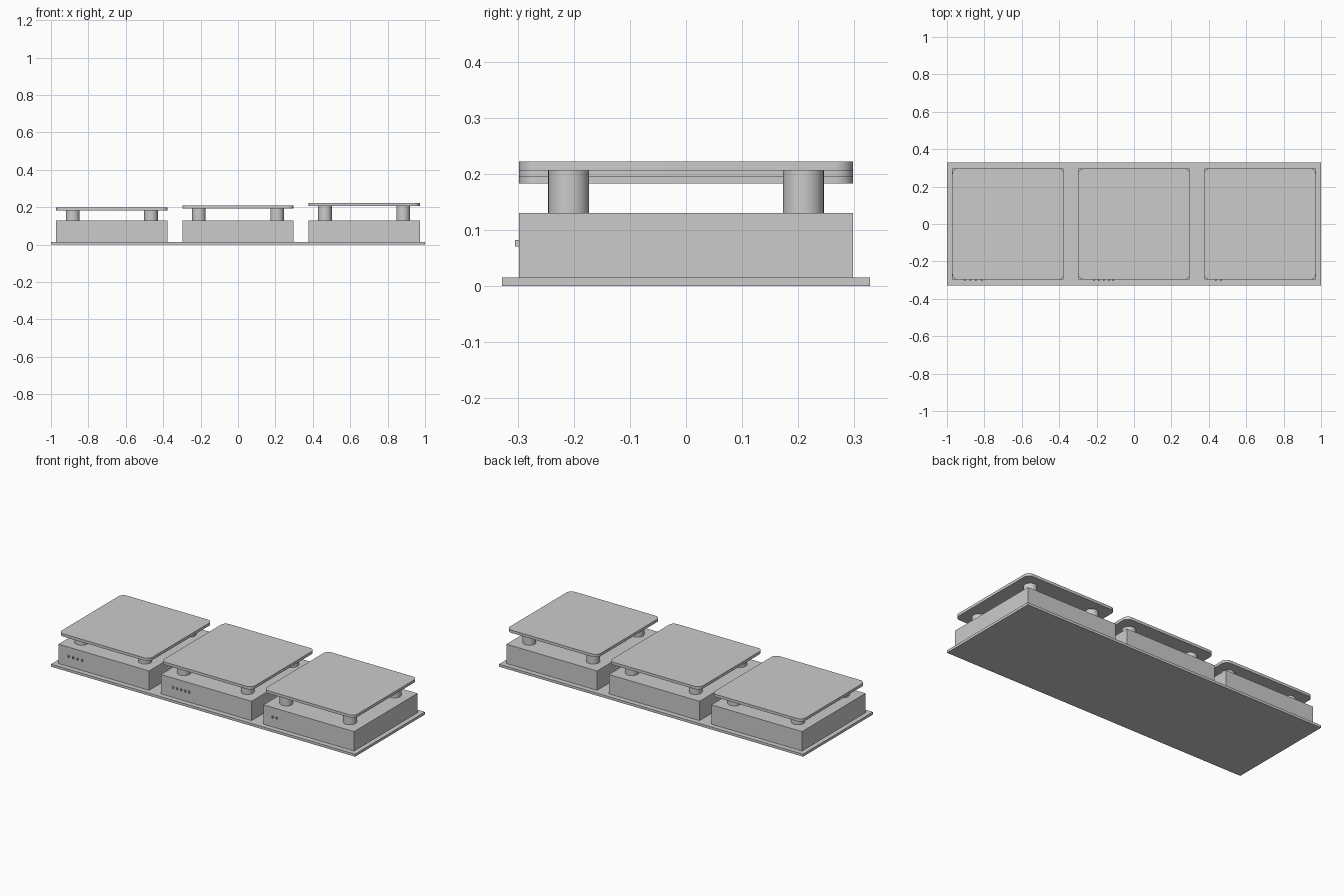
import bpy, bmesh, math

if "Cube" in bpy.data.objects:
    bpy.data.objects.remove(bpy.data.objects["Cube"])

grey = bpy.data.materials.new("plain grey")
grey.diffuse_color = (0.6, 0.6, 0.6, 1)
grey.use_nodes = True
grey.node_tree.nodes["Principled BSDF"].inputs["Base Color"].default_value = grey.diffuse_color


def finish(bm, name):
    mesh = bpy.data.meshes.new(name)
    bm.to_mesh(mesh)
    bm.free()
    mesh.materials.append(grey)
    ob = bpy.data.objects.new(name, mesh)
    bpy.context.collection.objects.link(ob)
    return ob


def box(name, x, y, z0, z1, hx, hy, corner=0):
    """Box between two heights, with optional rounded upright edges."""
    bm = bmesh.new()
    bmesh.ops.create_cube(bm, size=1)
    for v in bm.verts:
        v.co = (x + v.co.x * 2 * hx, y + v.co.y * 2 * hy,
                z0 + (v.co.z + 0.5) * (z1 - z0))
    if corner:
        upright = [e for e in bm.edges
                   if abs(e.verts[0].co.z - e.verts[1].co.z) > 1e-4]
        bmesh.ops.bevel(bm, geom=upright, offset=corner, segments=8,
                        profile=0.5, affect='EDGES')
    return finish(bm, name)


def cylinder(name, x, y, z0, z1, r):
    bm = bmesh.new()
    bmesh.ops.create_cone(bm, cap_ends=True, segments=48,
                          radius1=r, radius2=r, depth=z1 - z0)
    bmesh.ops.translate(bm, verts=bm.verts, vec=(x, y, (z0 + z1) / 2))
    return finish(bm, name)


smooth = []
HALF, BODY_TOP, THICK = 0.298, 0.13, 0.0165

# Shared base board
box("base_board", 0, 0, 0, 0.015, 1, 0.328)

# Three units: centre x, top plate underside, first and last marker x, markers
units = [("left", -0.674, 0.183, -0.905, -0.815, 4),
         ("middle", 0, 0.194, -0.215, -0.11, 5),
         ("right", 0.674, 0.2055, 0.438, 0.463, 2)]
for side, cx, plate_z, m0, m1, count in units:
    box(side + "_body", cx, 0, 0.015, BODY_TOP, HALF, HALF)

    # Four round posts
    for sx in (-1, 1):
        for sy in (-1, 1):
            smooth.append(cylinder(side + "_post", cx + sx * 0.209, sy * 0.209,
                                   BODY_TOP, plate_z, 0.0365))

    # Rounded top plate
    smooth.append(box(side + "_top_plate", cx, 0, plate_z, plate_z + THICK,
                      HALF, HALF, 0.033))

    # Small raised markers on the front face
    for i in range(count):
        mx = m0 + (m1 - m0) * i / (count - 1)
        box(side + "_marker", mx, -HALF - 0.003, 0.07, 0.082, 0.004, 0.004)

# Smooth the round sides, keep rims sharp
for ob in smooth:
    ob.select_set(True)
bpy.context.view_layer.objects.active = smooth[0]
bpy.ops.object.shade_smooth_by_angle(angle=math.radians(30))
